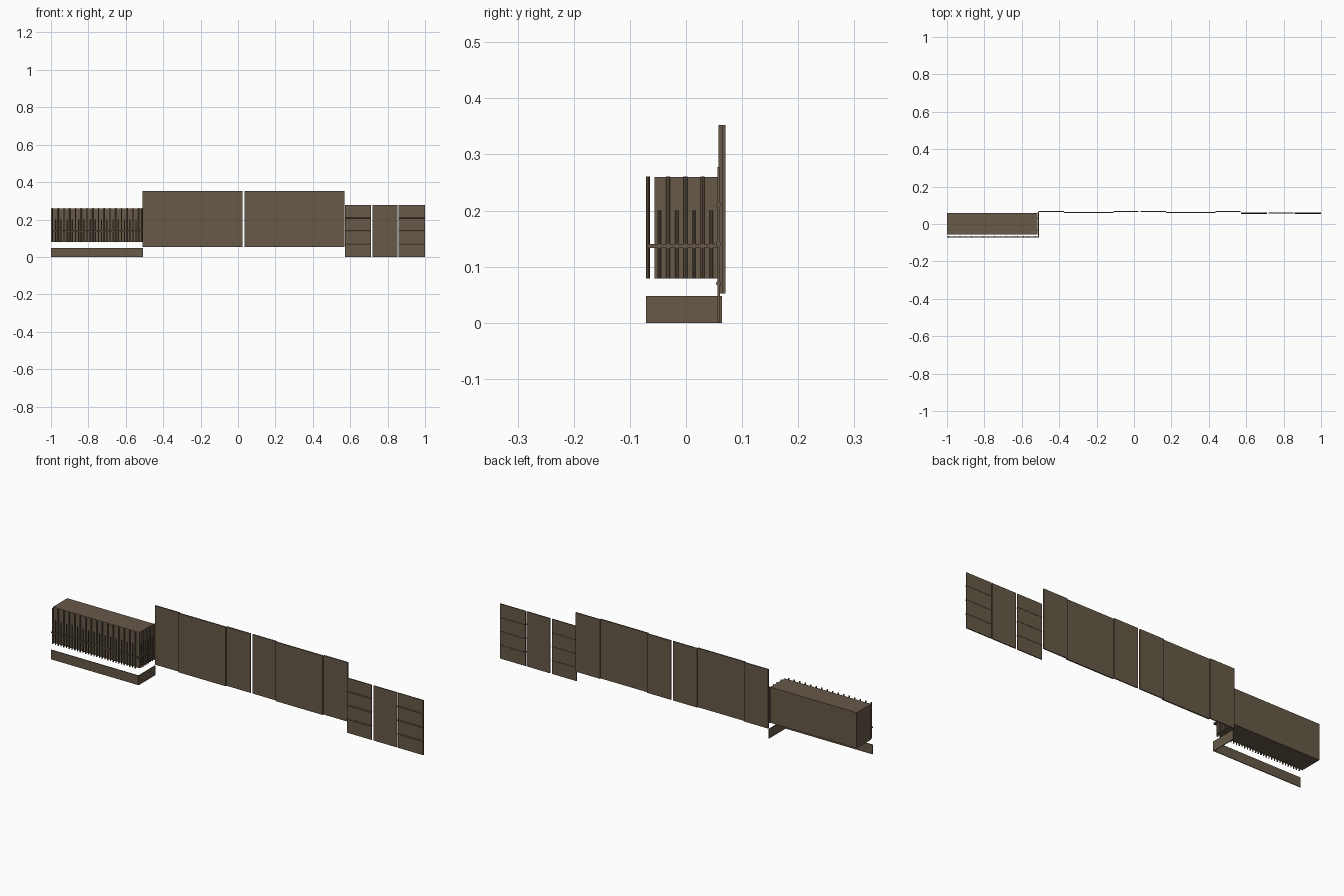
import bpy
import math
from mathutils import Matrix, Vector
import bmesh

default = bpy.data.objects.get("Cube")
if default:
    bpy.data.objects.remove(default, do_unlink=True)

# Single brown finish
brown = bpy.data.materials.new("brown_wood")
colour = (0.135, 0.1, 0.064, 1)
brown.diffuse_color = colour
brown.use_nodes = True
brown.node_tree.nodes["Principled BSDF"].inputs["Base Color"].default_value = colour


def finish(name, bm):
    mesh = bpy.data.meshes.new(name)
    bm.to_mesh(mesh)
    bm.free()
    mesh.materials.append(brown)
    obj = bpy.data.objects.new(name, mesh)
    bpy.context.collection.objects.link(obj)
    return obj


def add_box(bm, x, y, z):
    """Box from (min, max) ranges on each axis."""
    centre = Vector([(a + b) / 2 for a, b in (x, y, z)])
    size = [b - a for a, b in (x, y, z)]
    bmesh.ops.create_cube(bm, size=1, matrix=Matrix.Translation(centre) @ Matrix.Diagonal(size + [1]))


def add_rod(bm, start, end, radius):
    """Eight-sided rod between two points."""
    start, end = Vector(start), Vector(end)
    axis = end - start
    turn = axis.to_track_quat('Z', 'Y').to_matrix().to_4x4()
    bmesh.ops.create_cone(bm, cap_ends=True, segments=8, radius1=radius, radius2=radius,
                          depth=axis.length, matrix=Matrix.Translation((start + end) / 2) @ turn)


def box(name, x, y, z):
    bm = bmesh.new()
    add_box(bm, x, y, z)
    return finish(name, bm)


LEFT, RIGHT = -1.0, -0.508
FRONT, BACK = -0.071, 0.064
BOTTOM, TOP, SHORT_TOP = 0.079, 0.261, 0.2
PITCH = 0.0308

# Solid planter body
box("planter_body", (LEFT, -0.515), (-0.056, 0.06), (BOTTOM, 0.26))

# Base skirt: front board and end return
box("skirt_front", (LEFT, RIGHT), (FRONT, FRONT + 0.004), (0, 0.048))
box("skirt_end", (RIGHT - 0.004, RIGHT), (FRONT + 0.004, BACK), (0, 0.048))

# Alternating tall and short balusters along the front and the end
bm = bmesh.new()
for i in range(16):
    x = LEFT + 0.008 + i * PITCH
    add_rod(bm, (x, -0.068, BOTTOM), (x, -0.068, TOP), 0.0034)
    if i < 15:
        xs = x + PITCH / 2
        add_rod(bm, (xs, -0.068, BOTTOM), (xs, -0.068, SHORT_TOP), 0.0026)
finish("front_balusters", bm)

bm = bmesh.new()
for i in range(4):
    y = -0.032 + i * PITCH
    add_rod(bm, (-0.512, y, BOTTOM), (-0.512, y, TOP), 0.0036)
    ys = y - PITCH / 2
    add_rod(bm, (-0.512, ys, BOTTOM), (-0.512, ys, SHORT_TOP), 0.0028)
finish("end_balusters", bm)

# Horizontal rail wrapping the balusters
box("front_rail", (LEFT, RIGHT), (-0.07, -0.066), (0.133, 0.14))
box("end_rail", (RIGHT - 0.006, RIGHT), (-0.066, 0.06), (0.133, 0.14))

# Two tall screens, each with a forward middle panel between set-back wings
for side, start in (("right", -0.51), ("left", 0.035)):
    a, b, c, d = (start + s for s in (0, 0.135, 0.4, 0.535))
    z = (0.052, 0.352)
    box(side + "_screen_outer_wing", (a, b), (0.0645, 0.07), z)
    box(side + "_screen_middle", (b, c), (0.058, 0.0645), z)
    box(side + "_screen_inner_wing", (c, d), (0.0645, 0.07), z)

# Three low panels, the outer two carrying cross rods
for i, (a, b) in enumerate(((0.572, 0.71), (0.72, 0.853), (0.858, 1.0))):
    box("low_panel_%d" % (i + 1), (a, b), (0.056, 0.061), (0, 0.278))
    if i != 1:
        bm = bmesh.new()
        for z in (0.07, 0.14, 0.21):
            add_rod(bm, (a, 0.058, z), (b, 0.058, z), 0.0045)
        finish("cross_rods_%d" % (i + 1), bm)
